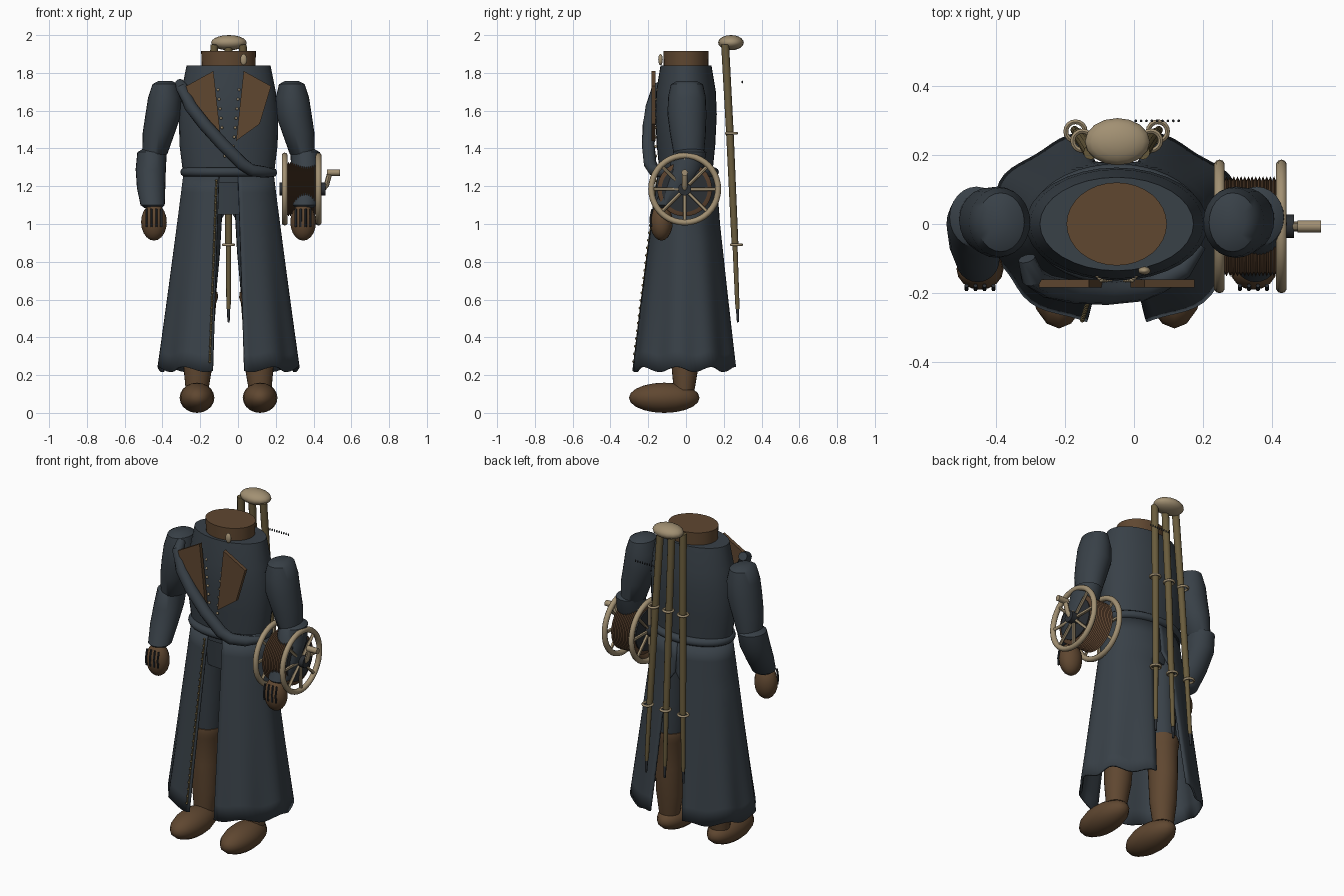
import bpy, bmesh, math
from mathutils import Vector

if "Cube" in bpy.data.objects:
    bpy.data.objects.remove(bpy.data.objects["Cube"])

CX = -0.05  # body mid-line


def material(name, rgb):
    m = bpy.data.materials.new(name)
    m.diffuse_color = (*rgb, 1)
    m.use_nodes = True
    m.node_tree.nodes["Principled BSDF"].inputs["Base Color"].default_value = m.diffuse_color
    return m


COAT = material("slate cloth", (0.04, 0.052, 0.064))
LEATHER = material("brown leather", (0.115, 0.063, 0.030))
CORD = material("dark brown cord", (0.10, 0.052, 0.026))
WOOD = material("pale wood", (0.36, 0.28, 0.17))
BRASS = material("dull brass", (0.14, 0.105, 0.045))
IRON = material("dark iron", (0.025, 0.029, 0.034))


def finish(name, bm, mat, angle=45):
    bmesh.ops.recalc_face_normals(bm, faces=bm.faces)
    me = bpy.data.meshes.new(name)
    bm.to_mesh(me)
    bm.free()
    ob = bpy.data.objects.new(name, me)
    bpy.context.collection.objects.link(ob)
    me.materials.append(mat)
    bpy.ops.object.select_all(action='DESELECT')
    ob.select_set(True)
    bpy.context.view_layer.objects.active = ob
    bpy.ops.object.shade_smooth_by_angle(angle=math.radians(angle))
    return ob


def skin(bm, rings, closed=False):
    """Bridge vertex rings, capping the ends of an open chain."""
    vs = [[bm.verts.new(p) for p in r] for r in rings]
    n = len(vs[0])
    for i in range(len(vs) if closed else len(vs) - 1):
        a, b = vs[i], vs[(i + 1) % len(vs)]
        for j in range(n):
            bm.faces.new((a[j], a[(j + 1) % n], b[(j + 1) % n], b[j]))
    if not closed:
        bm.faces.new(vs[0])
        bm.faces.new(vs[-1])


def loft(name, rings, mat, n=24):
    """Stack of level ellipses (x, y, z, rx, ry)."""
    bm = bmesh.new()
    ang = [2 * math.pi * j / n for j in range(n)]
    skin(bm, [[(x + a * math.cos(t), y + b * math.sin(t), z) for t in ang]
              for x, y, z, a, b in rings])
    return finish(name, bm, mat)


def sweep(name, pts, radii, mat, n=10, closed=False, ref=None):
    """Round tube through points."""
    pts = [Vector(p) for p in pts]
    if not isinstance(radii, (list, tuple)):
        radii = [radii] * len(pts)
    if ref is None:
        d = (pts[-1] - pts[0]).normalized()
        ref = (0, 0, 1) if abs(d.z) < 0.8 else (0, 1, 0)
    rings, k = [], len(pts)
    for i, p in enumerate(pts):
        if closed:
            t = pts[(i + 1) % k] - pts[i - 1]
        else:
            t = pts[min(i + 1, k - 1)] - pts[max(i - 1, 0)]
        u = t.cross(Vector(ref)).normalized()
        w = u.cross(t).normalized()
        rings.append([p + radii[i] * (u * math.cos(a) + w * math.sin(a))
                      for a in (2 * math.pi * j / n for j in range(n))])
    bm = bmesh.new()
    skin(bm, rings, closed)
    return finish(name, bm, mat)


def ball(name, c, r, mat, u=16, v=10):
    bm = bmesh.new()
    bmesh.ops.create_uvsphere(bm, u_segments=u, v_segments=v, radius=1)
    for q in bm.verts:
        q.co = Vector([c[i] + q.co[i] * r[i] for i in range(3)])
    return finish(name, bm, mat, 60)


def plate(name, outline, y, depth, mat):
    bm = bmesh.new()
    skin(bm, [[(x, yy, z) for x, z in outline] for yy in (y, y + depth)])
    return finish(name, bm, mat, 30)


# torso, hips, collar
loft("torso", [(CX, 0, 1.22, .235, .14), (CX, 0, 1.30, .245, .143), (CX, 0, 1.42, .26, .155),
               (CX, 0, 1.58, .263, .163), (CX, 0, 1.70, .25, .158), (CX, 0, 1.84, .222, .135)], COAT, 32)
loft("hips", [(CX, 0, 1.05, .18, .11), (CX, 0, 1.25, .22, .13)], COAT)
loft("neck_collar", [(CX, 0, 1.82, .142, .118), (CX, 0, 1.915, .145, .12)], LEATHER, 32)
ball("brooch", (.03, -.135, 1.87), (.018, .012, .03), WOOD)


# coat skirt: two panels open at front and back
def skirt_point(s, t, v):
    front = .05 + .035 * v
    back = .002 if v < .17 else .045 + .06 * v
    a, bf, bb = .235 + .13 * v, .15 + .14 * v, .15 + .115 * v
    a0, a1 = math.asin(front / a), math.pi - math.asin(back / a)
    th = a0 + (a1 - a0) * t
    wave = 1 + .025 * v * math.cos(th * 9)
    c = math.cos(th)
    z = 1.25 - 1.02 * v + .014 * v ** 4 * math.cos(th * 9)
    return Vector((CX + s * a * math.sin(th) * wave, -(bf if c > 0 else bb) * c * wave, z))


for s, side in ((-1, "right"), (1, "left")):
    bm = bmesh.new()
    nt, nv = 32, 12
    g = [[bm.verts.new(skirt_point(s, i / nt, j / nv)) for i in range(nt + 1)] for j in range(nv + 1)]
    for j in range(nv):
        for i in range(nt):
            bm.faces.new((g[j][i], g[j][i + 1], g[j + 1][i + 1], g[j + 1][i]))
    panel = finish(side + "_skirt_panel", bm, COAT)
    solid = panel.modifiers.new("cloth thickness", 'SOLIDIFY')
    solid.thickness, solid.offset = .012, 0

# brass edging with studs on one panel
edge = [skirt_point(-1, .02, .02 + .93 * i / 24) + Vector((0, -.008, 0)) for i in range(25)]
sweep("skirt_edging", edge, .005, BRASS, 6)
for p in edge:
    ball("edging_stud", p + Vector((0, -.004, 0)), (.007,) * 3, BRASS, 8, 6)

# belt and shoulder sash
sweep("belt", [(CX + .232 * math.cos(t), .15 * math.sin(t), 1.275)
               for t in (2 * math.pi * i / 40 for i in range(40))], .024, COAT, closed=True, ref=(0, 0, 1))
sweep("shoulder_sash", [(-.31, -.10, 1.745), (-.295, -.15, 1.72), (-.25, -.18, 1.62), (-.18, -.195, 1.53),
                        (-.08, -.20, 1.42), (.02, -.19, 1.32), (.07, -.17, 1.285), (.14, -.13, 1.275),
                        (.19, -.06, 1.27)],
      [.025, .034, .034, .034, .034, .034, .032, .03, .02], COAT, 12)

# lapels and buttons
for s, side in ((-1, "right"), (1, "left")):
    plate(side + "_lapel", [(CX + s * x, z) for x, z in
                            ((.08, 1.81), (.225, 1.73), (.165, 1.53), (.04, 1.44))], -.183, .022, LEATHER)
    for i in range(8):
        z = 1.36 + .05 * i
        ball("button", (CX + s * (.02 + .005 * i), -.161 + .018 * max(0, i - 5) / 3, z),
             (.008, .008, .008), WOOD, 8, 6)

# arms, hands, legs, boots
for s, side in ((-1, "right"), (1, "left")):
    def limb(name, rings, mat):
        loft(side + name, [(CX + s * r[0], *r[1:]) for r in rings], mat)

    limb("_upper_arm", [(.335, .005, 1.758, .035, .05), (.335, .005, 1.74, .068, .085),
                        (.338, .005, 1.67, .088, .1), (.345, .005, 1.58, .095, .103),
                        (.37, .01, 1.48, .085, .095), (.39, .015, 1.37, .066, .08),
                        (.39, .015, 1.345, .03, .04)], COAT)
    limb("_forearm", [(.40, .02, 1.40, .05, .055), (.405, .02, 1.38, .078, .088), (.412, 0, 1.29, .08, .09),
                      (.41, -.05, 1.19, .075, .08), (.402, -.10, 1.10, .064, .068),
                      (.40, -.105, 1.085, .045, .05)], COAT)
    ball(side + "_hand", (CX + s * .395, -.13, 1.01), (.068, .06, .098), LEATHER)
    for i in range(4):
        x = CX + s * (.395 + (i - 1.5) * .026)
        sweep(side + "_finger_seam", [(x, -.178, 1.08), (x, -.189, 1.03), (x, -.185, .985)], .006, IRON, 6)
    limb("_trouser_leg", [(.11, 0, 1.12, .08, .11), (.13, 0, .85, .085, .095), (.15, 0, .58, .08, .085)], COAT)
    limb("_boot_shaft", [(.148, 0, .64, .09, .095), (.15, 0, .61, .094, .098), (.152, 0, .58, .086, .09),
                         (.158, 0, .42, .08, .085), (.162, -.005, .25, .077, .072),
                         (.167, -.01, .12, .06, .055)], LEATHER)
    ball(side + "_boot_foot", (CX + s * .167, -.115, .08), (.092, .187, .08), LEATHER)

# cable reel carried on the forearm, axle along x
RY, RZ = -.007, 1.185


def wheel_point(x, r, t):
    return (x, RY + r * math.cos(t), RZ + r * math.sin(t))


wind = 28
sweep("reel_winding", [(.262 + .148 * i / wind, RY, RZ) for i in range(wind + 1)],
      [.145 if i % 2 else .133 for i in range(wind + 1)], CORD, 32)
sweep("reel_core", [(.255, RY, RZ), (.416, RY, RZ)], .122, IRON, 32)
sweep("reel_axle", [(.22, RY, RZ), (.462, RY, RZ)], .034, IRON, 16)
for x in (.247, .426):
    sweep("reel_rim", [wheel_point(x, .177, 2 * math.pi * i / 40) for i in range(40)],
          .016, WOOD, closed=True, ref=(1, 0, 0))
    for i in range(8):
        t = math.pi * (i + .5) / 4 + .39
        sweep("reel_spoke", [wheel_point(x, .025, t), wheel_point(x, .17, t)], .009, WOOD, 8, ref=(1, 0, 0))
sweep("crank_arm", [(.45, RY, RZ), (.468, RY, RZ + .02), (.487, RY, RZ + .09)], .014, WOOD, 8, ref=(0, 1, 0))
sweep("crank_handle", [(.472, RY, 1.272), (.54, RY, 1.272)], .017, WOOD, 12)

# tripod slung on the back
ball("tripod_head", (CX + .002, .238, 1.96), (.094, .068, .04), WOOD)
for k in (-1, 0, 1):
    def leg_point(z):
        f = (1.95 - z) / 1.47
        return Vector((CX + k * (.075 + .05 * f), .207 + .085 * f - .017 * f * f, z))

    sweep("tripod_upper_leg", [leg_point(1.95), leg_point(1.48), leg_point(.89)], [.021, .020, .018], BRASS, 12)
    sweep("tripod_lower_leg", [leg_point(.90), leg_point(.58), leg_point(.55)], [.014, .012, .010], BRASS)
    sweep("tripod_spike", [leg_point(.56), leg_point(.48)], [.009, .006], IRON)
    for z in (1.48, .89):
        c = leg_point(z) + Vector((k * .008, .008, 0))
        sweep("tripod_clamp", [c + Vector((.028 * math.cos(t), .028 * math.sin(t), 0))
                               for t in (2 * math.pi * i / 16 for i in range(16))],
              .007, WOOD, 8, closed=True, ref=(0, 0, 1))

# row of little links beside the tripod
for i in range(9):
    ball("small_link", (.005 + .0155 * i, .298, 1.752), (.004, .004, .008), IRON, 8, 6)
